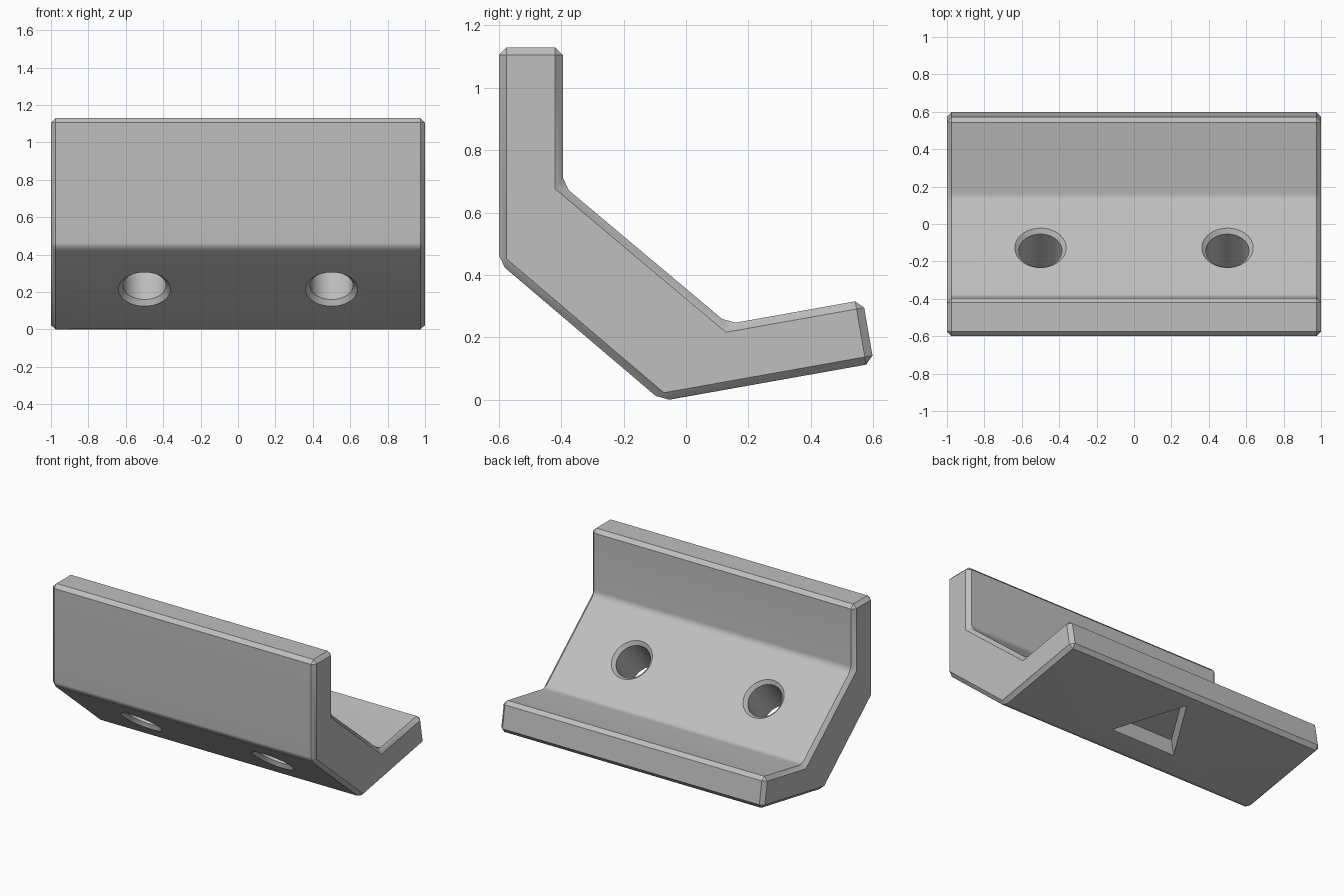
import bpy, bmesh, math
from mathutils import Matrix, Vector

cube = bpy.data.objects.get("Cube")
if cube:
    bpy.data.objects.remove(cube, do_unlink=True)

grey = bpy.data.materials.new("light grey")
grey.use_nodes = True
colour = (0.52, 0.52, 0.52, 1)
grey.diffuse_color = colour
grey.node_tree.nodes["Principled BSDF"].inputs["Base Color"].default_value = colour

CHAMFER = 0.025
THICK = 0.327          # thickness of the sloped middle
SLOPE, LIP = math.radians(40), math.radians(10)


def make_object(name, bm):
    bmesh.ops.recalc_face_normals(bm, faces=bm.faces)
    mesh = bpy.data.meshes.new(name)
    bm.to_mesh(mesh)
    bm.free()
    mesh.materials.append(grey)
    obj = bpy.data.objects.new(name, mesh)
    bpy.context.collection.objects.link(obj)
    return obj


def lathe(name, rings, sides, matrix):
    """Closed solid from (height, radius) rings around local z."""
    bm = bmesh.new()
    loops = []
    for h, r in rings:
        loops.append([bm.verts.new((r * math.cos(a), r * math.sin(a), h))
                      for a in (math.tau * i / sides for i in range(sides))])
    for low, high in zip(loops, loops[1:]):
        for i in range(sides):
            j = (i + 1) % sides
            bm.faces.new((low[i], low[j], high[j], high[i]))
    bm.faces.new(loops[0])
    bm.faces.new(loops[-1])
    bm.transform(matrix)
    obj = make_object(name, bm)
    obj.hide_render = True
    obj.hide_set(True)
    return obj


# Bracket body: side profile (y, z) swept along x
profile = [(-0.6, 0.44), (-0.078, -0.004), (0.602, 0.117), (0.567, 0.32),
           (0.135, 0.243), (-0.395, 0.688), (-0.395, 1.13), (-0.6, 1.13)]
bm = bmesh.new()
end = bm.faces.new([bm.verts.new((-1, y, z)) for y, z in profile])
sweep = bmesh.ops.extrude_face_region(bm, geom=[end], use_keep_orig=True)
bmesh.ops.translate(bm, vec=(2, 0, 0),
                    verts=[v for v in sweep["geom"] if isinstance(v, bmesh.types.BMVert)])
body = make_object("angled_bracket", bm)
bevel = body.modifiers.new("chamfer", "BEVEL")
bevel.width = CHAMFER
bevel.segments = 1
bevel.limit_method = "NONE"

# Two screw holes with chamfered rims, square to the slope
half, e = THICK / 2, 0.02
rings = [(-half - e, 0.14 + e), (-half + CHAMFER, 0.115),
         (half - CHAMFER, 0.115), (half + e, 0.14 + e)]
cutters = []
for side, x in (("right", -0.5), ("left", 0.5)):
    place = Matrix.Translation((x, -0.231, 0.34)) @ Matrix.Rotation(-SLOPE, 4, "X")
    cutters.append(lathe(side + "_hole_cutter", rings, 64, place))

# Triangular pocket under the lip, pointing to its tip
place = (Matrix.Translation((0, 0.225, 0.05)) @ Matrix.Rotation(LIP, 4, "X")
         @ Matrix.Rotation(math.pi / 2, 4, "Z"))
cutters.append(lathe("pocket_cutter", [(-0.1, 0.285), (0.12, 0.285)], 3, place))

for cutter in cutters:
    cut = body.modifiers.new(cutter.name, "BOOLEAN")
    cut.operation = "DIFFERENCE"
    cut.solver = "EXACT"
    cut.object = cutter

# Apply the cuts, then smooth the soft folds and the hole walls
bpy.ops.object.select_all(action="DESELECT")
body.select_set(True)
bpy.context.view_layer.objects.active = body
for name in [m.name for m in body.modifiers]:
    bpy.ops.object.modifier_apply(modifier=name)
for cutter in cutters:
    bpy.data.objects.remove(cutter, do_unlink=True)
bpy.ops.object.shade_smooth_by_angle(angle=math.radians(30))
weighted = body.modifiers.new("flat_face_normals", "WEIGHTED_NORMAL")
weighted.keep_sharp = True
